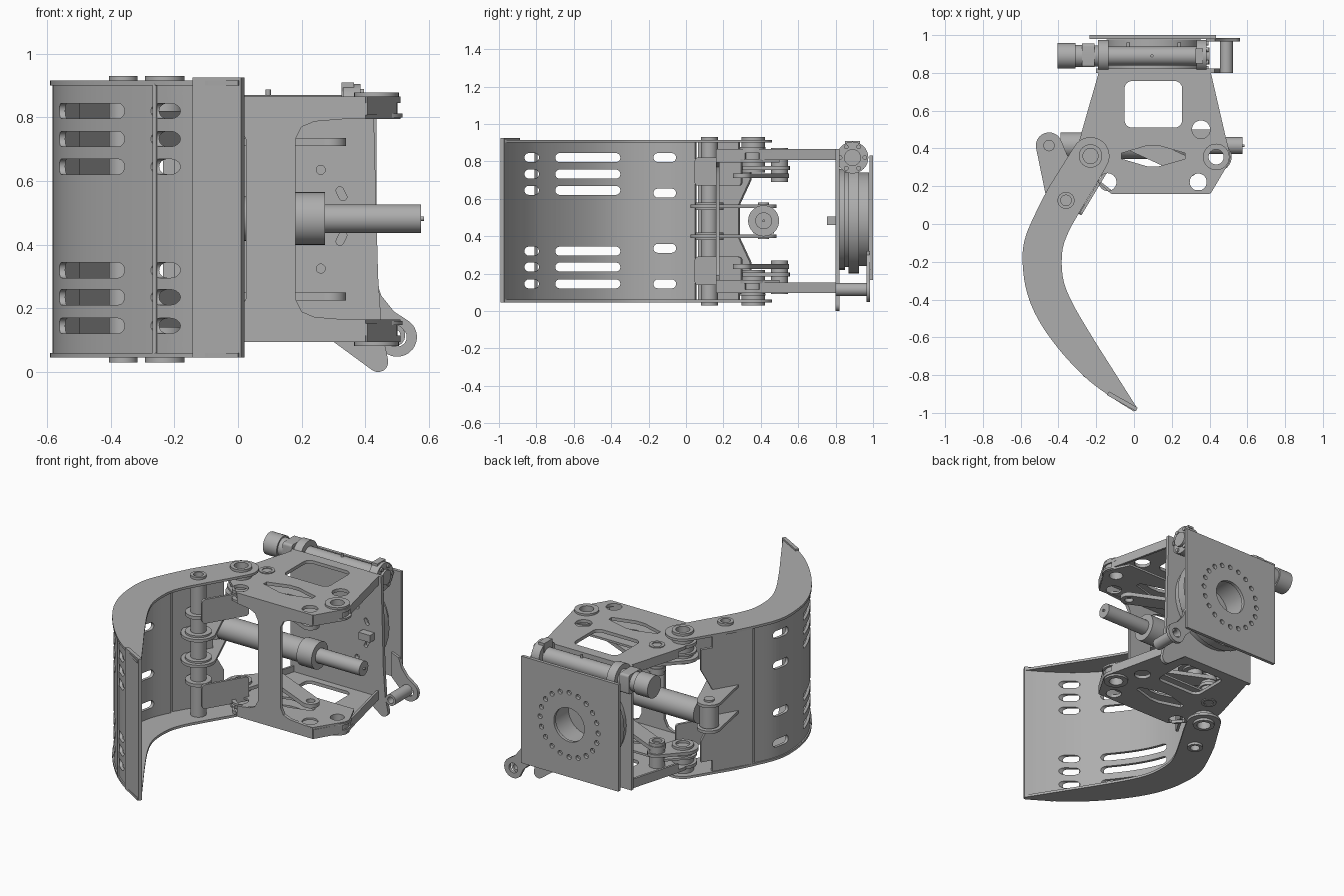
import bpy, bmesh
from math import sin, cos, pi, atan2, hypot
from mathutils import Vector, Matrix

if "Cube" in bpy.data.objects:
    bpy.data.objects.remove(bpy.data.objects["Cube"])

grey = bpy.data.materials.new("steel grey")
grey.use_nodes = True
COLOUR = (0.42, 0.42, 0.42, 1)
grey.diffuse_color = COLOUR
grey.node_tree.nodes["Principled BSDF"].inputs["Base Color"].default_value = COLOUR

MID = 0.48                      # mirror height
X, Y, Z = Vector((1, 0, 0)), Vector((0, 1, 0)), Vector((0, 0, 1))
FRAMES = {"x": (Y, Z), "y": (X, Z), "z": (X, Y)}


def arc(c, r, a0=0.0, a1=2 * pi, n=32):
    return [(c[0] + r * cos(a0 + (a1 - a0) * i / n), c[1] + r * sin(a0 + (a1 - a0) * i / n))
            for i in range(n if a1 - a0 > 6.2 else n + 1)]


def capsule(a, b, ra, rb=None, n=12):
    t = atan2(b[1] - a[1], b[0] - a[0])
    return arc(b, rb or ra, t - pi / 2, t + pi / 2, n) + arc(a, ra, t + pi / 2, t + 1.5 * pi, n)


def round_rect(x0, x1, y0, y1, r):
    out = []
    for i, c in enumerate([(x1 - r, y1 - r), (x0 + r, y1 - r), (x0 + r, y0 + r), (x1 - r, y0 + r)]):
        out += arc(c, r, i * pi / 2, (i + 1) * pi / 2, 6)
    return out


def smooth_line(p, n=6):
    p = [Vector(q) for q in p]
    p = [2 * p[0] - p[1]] + p + [2 * p[-1] - p[-2]]
    out = []
    for a, b, c, d in zip(p, p[1:], p[2:], p[3:]):
        for i in range(n):
            t = i / n
            out.append(tuple(0.5 * (2 * b + (c - a) * t + (2 * a - 5 * b + 4 * c - d) * t * t
                                    + (3 * b - a - 3 * c + d) * t ** 3)))
    return out + [tuple(p[-2])]


def finish(name, mesh):
    bm = bmesh.new()
    bm.from_mesh(mesh)
    bmesh.ops.remove_doubles(bm, verts=bm.verts, dist=0.0002)
    bmesh.ops.recalc_face_normals(bm, faces=bm.faces)
    bm.to_mesh(mesh)
    bm.free()
    mesh.materials.clear()
    mesh.materials.append(grey)
    ob = bpy.data.objects.new(name, mesh)
    bpy.context.collection.objects.link(ob)
    return ob


def prism(name, loops, lo, hi, axis="z", origin=(0, 0, 0), frame=None):
    """Extrude an outline (first loop) with holes (other loops) along an axis."""
    u, v = frame or FRAMES[axis]
    w = u.cross(v)
    along = abs(w.x) * X + abs(w.y) * Y + abs(w.z) * Z if not frame else w
    cu = bpy.data.curves.new(name, "CURVE")
    cu.dimensions, cu.fill_mode, cu.extrude = "2D", "BOTH", (hi - lo) / 2
    for loop in loops:
        s = cu.splines.new("POLY")
        s.points.add(len(loop) - 1)
        for p, q in zip(s.points, loop):
            p.co = (q[0], q[1], 0, 1)
        s.use_cyclic_u = True
    tmp = bpy.data.objects.new(name, cu)
    bpy.context.collection.objects.link(tmp)
    bpy.context.view_layer.update()
    mesh = bpy.data.meshes.new_from_object(tmp.evaluated_get(bpy.context.evaluated_depsgraph_get()))
    bpy.data.objects.remove(tmp)
    m = Matrix((u, v, w)).transposed().to_4x4()
    m.translation = Vector(origin) + along * (lo + hi) / 2
    mesh.transform(m)
    return finish(name, mesh)


def both(name, loops, lo, hi):
    """Upper part and its mirror image below."""
    prism("upper_" + name, loops, lo, hi)
    prism("lower_" + name, loops, 2 * MID - hi, 2 * MID - lo)


def rod(name, c, r, lo, hi, axis="z", bore=0):
    return prism(name, [arc(c, r)] + ([arc(c, bore)] if bore else []), lo, hi, axis)


def wall(name, a, b, loops, thick):
    """Upright plate from a to b in plan; loops are (distance along, height)."""
    d = Vector((b[0] - a[0], b[1] - a[1], 0)).normalized()
    return prism(name, loops, -thick / 2, thick / 2, origin=(a[0], a[1], 0), frame=(d, Z))


def box_loop(a, b, c, d):
    return [(a, c), (b, c), (b, d), (a, d)]


PIVOT, SPARE, SHAFT, EYE, LINK = (-0.23, 0.36), (0.435, 0.355), (-0.36, 0.125), (-0.45, 0.415), (-0.15, 0.5)

# Jaw: side plates
outer = smooth_line([(-0.457, 0.185), (-0.52, 0.06), (-0.575, -0.07), (-0.59, -0.19), (-0.57, -0.35),
                     (-0.51, -0.5), (-0.4, -0.66), (-0.26, -0.81), (-0.13, -0.91), (0, -0.993)])
inner = smooth_line([(0.015, -0.972), (-0.1, -0.79), (-0.22, -0.6), (-0.325, -0.42), (-0.375, -0.29),
                     (-0.38, -0.15), (-0.35, -0.05), (-0.29, 0.06), (-0.2, 0.21)])
side = outer + inner + arc(PIVOT, 0.1, -0.54, 2.6, 16)
both("jaw_side", [side, arc(PIVOT, 0.05), arc(SHAFT, 0.03)], 0.9, 0.915)

# Jaw: curved shell with slots
back = [Vector(p) for p in outer[6:]]
lines = [[], []]
for i, p in enumerate(back):
    t = (back[min(i + 1, len(back) - 1)] - back[max(i - 1, 0)]).normalized()
    n = Vector((-t.y, t.x))
    for line, off in zip(lines, (0.008, 0.026)):
        line.append(tuple(p + n * off))
shell = prism("jaw_shell", [lines[0] + lines[1][::-1]], 0.058, 0.905)
slots = []
for h in (0.82, 0.732, 0.645, 0.32, 0.235, 0.145):
    slots += [capsule((-0.84, h), (-0.81, h), 0.024), capsule((-0.675, h), (-0.375, h), 0.024)]
slots += [capsule((-0.15, h), (-0.077, h), 0.024) for h in (0.82, 0.63, 0.335, 0.145)]
cutter = prism("slot_cutter", slots, -0.8, 0.1, "x")
mod = shell.modifiers.new("slots", "BOOLEAN")
mod.operation, mod.solver, mod.object = "DIFFERENCE", "EXACT", cutter
bpy.context.view_layer.update()
cut = bpy.data.meshes.new_from_object(shell.evaluated_get(bpy.context.evaluated_depsgraph_get()))
shell.modifiers.clear()
shell.data = cut
bpy.data.objects.remove(cutter)

# Jaw: cutting edge, seam and mounting panels
wall("cutting_edge", (-0.138, -0.896), (0.012, -0.98), [box_loop(0, 0.175, 0.045, 0.925)], 0.022)
rod("shell_seam", (-0.262, -0.802), 0.007, 0.058, 0.905)
wall("jaw_back_panel", (-0.505, 0.07), (-0.325, 0.375),
     [[(0, 0.06), (0.25, 0.06), (0.25, 0.13), (0.32, 0.13), (0.32, 0.26), (0.25, 0.39), (0.25, 0.57),
       (0.32, 0.7), (0.32, 0.83), (0.25, 0.83), (0.25, 0.9), (0, 0.9)]], 0.018)
for name, lo, hi in (("upper", 0.67, 0.82), ("lower", 0.14, 0.29)):
    wall(name + "_jaw_inner_panel", (-0.285, 0.05), (-0.135, 0.3), [round_rect(0, 0.29, lo, hi, 0.02)], 0.015)

# Jaw: cross shaft, collars, cylinder lugs and pivot bosses
rod("cross_shaft", SHAFT, 0.045, 0.065, 0.9)
for z in (0.4, 0.56):
    prism("cylinder_lug", [capsule(SHAFT, EYE, 0.1, 0.07), arc(EYE, 0.03)], z - 0.009, z + 0.009)
    rod("shaft_collar", SHAFT, 0.075, z - 0.02, z + 0.02)
both("shaft_ring", [arc(SHAFT, 0.075)], 0.68, 0.7)
both("shaft_boss", [arc(SHAFT, 0.045), arc(SHAFT, 0.028)], 0.88, 0.93)
both("pivot_boss", [arc(PIVOT, 0.062), arc(PIVOT, 0.04)], 0.74, 0.93)
both("pivot_arm", [capsule(PIVOT, LINK, 0.09, 0.055)], 0.755, 0.775)
both("sync_link", [capsule(LINK, (0.29, 0.3), 0.05), arc((0.29, 0.3), 0.025)], 0.71, 0.735)
both("link_pin", [arc(LINK, 0.045), arc(LINK, 0.028)], 0.69, 0.87)

# Hydraulic cylinder
AX = (0.415, 0.482)
rod("cylinder_barrel", AX, 0.07, -0.39, 0.2, "x")
rod("cylinder_gland", AX, 0.083, 0.17, 0.273, "x")
rod("piston_rod", AX, 0.045, 0.2, 0.575, "x")
rod("rod_nipple", AX, 0.007, 0.57, 0.585, "x")
rod("cylinder_eye", EYE, 0.055, 0.415, 0.545)
rod("cylinder_eye_pin", EYE, 0.03, 0.385, 0.58)

# Frame: upper and lower plates, doublers and rims
window = round_rect(-0.05, 0.255, 0.51, 0.757, 0.04)
diamond = [(-0.065, 0.345), (-0.065, 0.375), (0.07, 0.415), (0.13, 0.415),
           (0.27, 0.375), (0.27, 0.345), (0.13, 0.305), (0.07, 0.305)]
holes = [arc((0.355, 0.5), 0.048), arc((0.34, 0.222), 0.045), arc((-0.14, 0.222), 0.047), arc(SPARE, 0.04)]
ends = [(0.4, 0.16)] + arc(SPARE, 0.075, -0.5, 0.3, 8)
plate = ends + [(0.4, 0.8), (-0.18, 0.8), (-0.29, 0.44)] + arc(PIVOT, 0.08, 2.4, 4.2, 8) + [(-0.12, 0.16)]
both("frame_plate", [plate, window, diamond, arc(PIVOT, 0.04)] + holes, 0.845, 0.865)
doubler = ends + [(0.45, 0.5), (-0.2, 0.5)] + arc(PIVOT, 0.08, 2.0, 4.2, 8) + [(-0.12, 0.18)]
both("frame_doubler", [doubler, diamond, arc(PIVOT, 0.04), arc(SPARE, 0.04)] + holes[1:3], 0.795, 0.808)
both("spare_boss", [arc(SPARE, 0.066), arc(SPARE, 0.04)], 0.81, 0.87)
both("spare_flange", [arc((0.44, 0.355), 0.077), arc(SPARE, 0.04)], 0.8, 0.812)
both("spare_cap", [arc(SPARE, 0.07), arc(SPARE, 0.04)], 0.866, 0.878)
for lo in (0.808, 0.095):
    hi = lo + 0.057
    wall("frame_rim_right", (-0.18, 0.8), (-0.275, 0.47), [box_loop(0, 0.34, lo, hi)], 0.014)
    wall("frame_rim_left", (0.4, 0.8), (0.497, 0.38), [box_loop(0, 0.42, lo, hi)], 0.014)
    wall("frame_rim_front", (0.4, 0.165), (0.492, 0.32), [box_loop(0, 0.18, lo, hi)], 0.014)

# Frame: front web joining the two plates
half = [(-0.12, 0.865), (0.4, 0.865), (0.4, 0.8), (0.24, 0.787), (0.2, 0.77), (0.18, 0.73)]
left = [(0.025, 0.73), (0.005, 0.77), (-0.03, 0.787), (-0.12, 0.8)]
flip = lambda pts: [(x, 2 * MID - z) for x, z in reversed(pts)]
prism("front_web", [half + flip(half) + flip(left) + left], 0.16, 0.18, "y")

# Mounting plate with drop lobe
HUB = (0.105, 0.49)
prism("mount_plate", [[(-0.2, 0.865), (0.425, 0.865), (0.44, 0.3), (0.452, 0.13)]
      + arc((0.44, 0.032), 0.032, 0.2, -2.2, 8) + [(0.3, 0.095), (-0.2, 0.095)]]
      + [arc((0.26, z), 0.014) for z in (0.325, 0.635)]
      + [capsule((0.33, 0.55), (0.32, 0.57), 0.012), capsule((0.32, 0.41), (0.33, 0.43), 0.012)],
      0.8, 0.822, "y")
prism("stop_block", [box_loop(0.3, 0.38, 0.46, 0.505)], 0.755, 0.8, "y")

# Slewing ring
for name, r, lo, hi in (("ring_base", 0.27, 0.822, 0.85), ("ring_groove", 0.255, 0.85, 0.87),
                        ("ring_gear", 0.29, 0.87, 0.925), ("ring_top", 0.25, 0.925, 0.978)):
    rod(name, HUB, r, lo, hi, "y", 0.13)
bolts = [arc((HUB[0] + 0.2 * cos(i * pi / 10), HUB[1] + 0.2 * sin(i * pi / 10)), 0.015, n=12) for i in range(20)]
prism("adapter_plate", [box_loop(-0.235, 0.435, 0.165, 0.83), arc(HUB, 0.105)] + bolts, 0.98, 1.0, "y")

# Adapter lobe and locking pin
TAB = (0.5, 0.11)
prism("adapter_lobe", [[(0.38, 0.32), (0.43, 0.3), (0.45, 0.24), (0.49, 0.19)] + arc(TAB, 0.062, 0.9, -2.3, 16)
      + [(0.43, 0.12), (0.38, 0.17)], arc(TAB, 0.03)], 0.965, 0.985, "y")
rod("locking_pin", (0.49, 0.115), 0.035, 0.8, 0.966, "y", 0.02)

# Worm drive and motor
WORM = (0.89, 0.82)
for name, r, lo, hi in (("worm_housing", 0.05, -0.14, 0.35), ("drive_flange", 0.085, -0.19, -0.135),
                        ("motor_neck", 0.055, -0.22, -0.18), ("motor_body", 0.068, -0.405, -0.31),
                        ("motor_step", 0.058, -0.32, -0.26), ("bearing_cap", 0.085, 0.33, 0.385),
                        ("cap_centre", 0.045, 0.38, 0.4)):
    rod(name, WORM, r, lo, hi, "x")
prism("motor_block", [round_rect(0.83, 0.955, 0.76, 0.88, 0.015)], -0.275, -0.21, "x")
for i in range(6):
    rod("cap_bolt", (WORM[0] + 0.066 * cos(i * pi / 3), WORM[1] + 0.066 * sin(i * pi / 3)), 0.012, 0.38, 0.395, "x")
prism("cap_lug", [box_loop(0.325, 0.365, 0.85, 0.91)], 0.85, 0.93, "y")
rod("grease_nipple", (0.095, 0.89), 0.008, 0.86, 0.888)
for x in (-0.03, 0.24):
    rod("ring_stud", (x, 0.78), 0.01, 0.92, 0.96, "y")

# Smooth round surfaces, keep edges sharp
bpy.ops.object.select_all(action="DESELECT")
for ob in bpy.context.scene.objects:
    if ob.type == "MESH":
        ob.select_set(True)
        bpy.context.view_layer.objects.active = ob
bpy.ops.object.shade_smooth_by_angle(angle=0.5)
